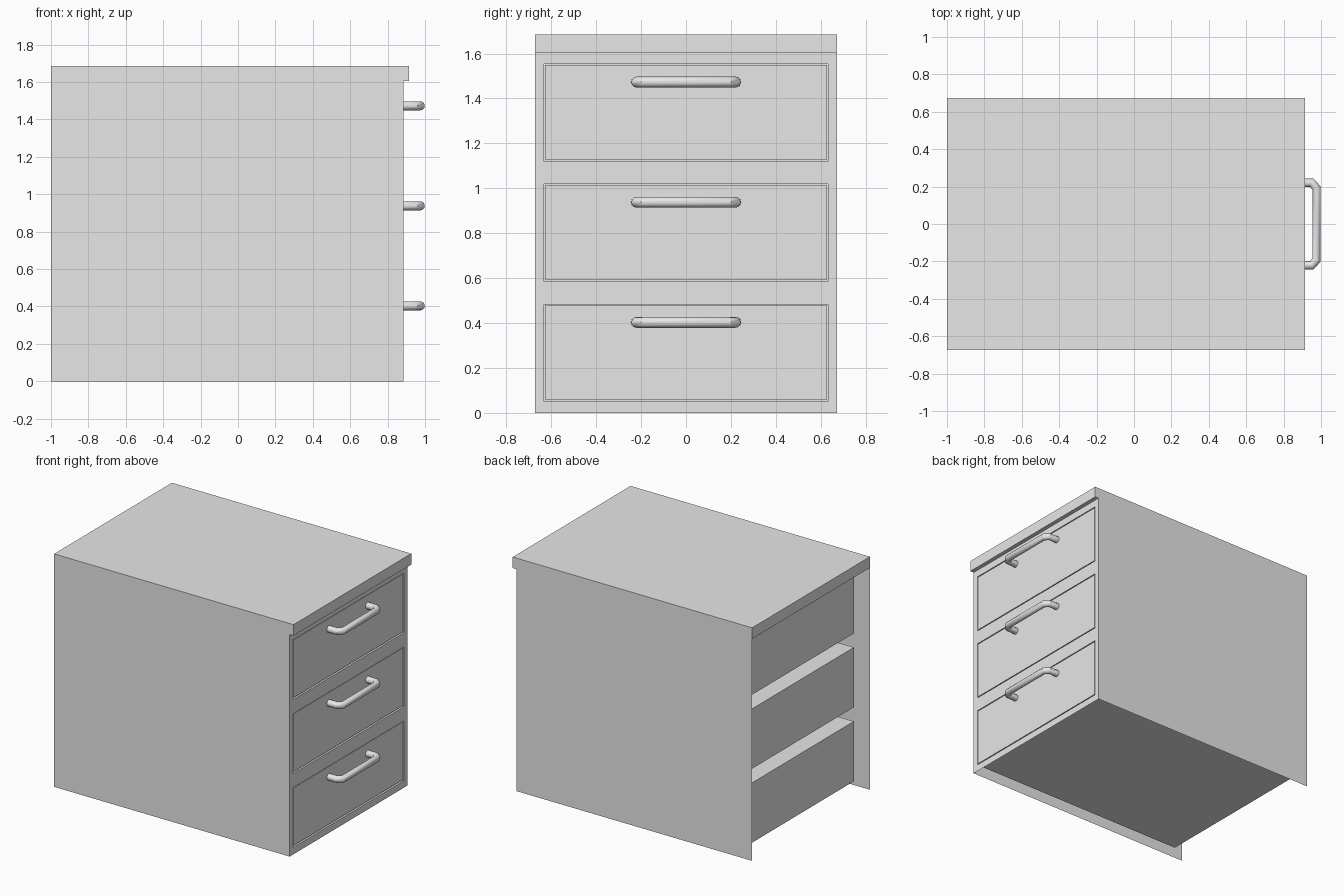
import bpy
import bmesh

cube = bpy.data.objects.get("Cube")
if cube:
    bpy.data.objects.remove(cube, do_unlink=True)

BACK, FRONT, HALF, TOP = -1.0, 0.885, 0.673, 1.685
SLAB = 1.605                      # underside of the worktop
OPEN = 0.633                      # half width of a drawer opening
POCKET_BACK = -0.9
OPENINGS = [(0.05, 0.483), (0.585, 1.018), (1.12, 1.553)]

grey = bpy.data.materials.new("light grey")
grey.use_nodes = True
grey.diffuse_color = (0.8, 0.8, 0.8, 1)
grey.node_tree.nodes["Principled BSDF"].inputs["Base Color"].default_value = (0.8, 0.8, 0.8, 1)


def add_object(name, bm):
    bmesh.ops.remove_doubles(bm, verts=bm.verts, dist=0.0001)
    mesh = bpy.data.meshes.new(name)
    bm.to_mesh(mesh)
    bm.free()
    mesh.materials.append(grey)
    obj = bpy.data.objects.new(name, mesh)
    bpy.context.collection.objects.link(obj)
    return obj


def quad(bm, *points):
    return bm.faces.new([bm.verts.new(p) for p in points])


def front_quad(bm, x, y0, y1, z0, z1):
    return quad(bm, (x, y0, z0), (x, y1, z0), (x, y1, z1), (x, y0, z1))


def box(name, x0, x1, y0, y1, z0, z1):
    bm = bmesh.new()
    bmesh.ops.create_cube(bm, size=1)
    for v in bm.verts:
        v.co = (x1 if v.co.x > 0 else x0, y1 if v.co.y > 0 else y0, z1 if v.co.z > 0 else z0)
    return add_object(name, bm)


# Worktop with a front overhang
box("worktop", BACK, 0.915, -HALF, HALF, SLAB, TOP)

# Thin side panels
for name, side in (("left_side", 1), ("right_side", -1)):
    bm = bmesh.new()
    y = side * HALF
    face = quad(bm, (BACK, y, 0), (FRONT, y, 0), (FRONT, y, SLAB), (BACK, y, SLAB))
    if side > 0:
        face.normal_flip()
    add_object(name, bm)

# Front frame: a grid of panels with the three openings left out
bm = bmesh.new()
ys = [-HALF, -OPEN, OPEN, HALF]
zs = [0] + [z for pair in OPENINGS for z in pair] + [SLAB]
for row in range(len(zs) - 1):
    for col in range(3):
        if not (col == 1 and row % 2 == 1):
            front_quad(bm, FRONT, ys[col], ys[col + 1], zs[row], zs[row + 1])
add_object("front_frame", bm)


def drawer_pocket(name, z0, z1):
    """Box behind an opening, open at the front."""
    obj = box(name, POCKET_BACK, FRONT, -OPEN, OPEN, z0, z1)
    bm = bmesh.new()
    bm.from_mesh(obj.data)
    bm.normal_update()
    bmesh.ops.delete(bm, geom=[f for f in bm.faces if f.normal.x > 0.5], context='FACES')
    bm.to_mesh(obj.data)
    bm.free()


def handle(name, z):
    """Bent tube with mitred corners."""
    curve = bpy.data.curves.new(name, 'CURVE')
    curve.dimensions = '3D'
    curve.bevel_depth = 0.024
    curve.bevel_resolution = 4
    curve.use_fill_caps = True
    half = [(0.87, 0.221), (0.95, 0.221), (0.976, 0.192)]
    path = half + [(x, -y) for x, y in reversed(half)]
    spline = curve.splines.new('POLY')
    spline.points.add(len(path) - 1)
    for point, (x, y) in zip(spline.points, path):
        point.co = (x, y, z, 1)
    temp = bpy.data.objects.new(name + "_path", curve)
    bpy.context.collection.objects.link(temp)
    mesh = bpy.data.meshes.new_from_object(temp.evaluated_get(bpy.context.evaluated_depsgraph_get()))
    bpy.data.objects.remove(temp, do_unlink=True)
    mesh.materials.clear()
    mesh.materials.append(grey)
    obj = bpy.data.objects.new(name, mesh)
    bpy.context.collection.objects.link(obj)
    bpy.ops.object.select_all(action='DESELECT')
    obj.select_set(True)
    bpy.context.view_layer.objects.active = obj
    bpy.ops.object.shade_smooth_by_angle(angle=0.6)


# Drawers, each with its pocket and handle
for label, (z0, z1) in zip(("bottom", "middle", "top"), OPENINGS):
    drawer_pocket(label + "_drawer_pocket", z0, z1)
    box(label + "_drawer", POCKET_BACK + 0.02, FRONT - 0.003, -0.627, 0.627, z0 + 0.009, z1 - 0.005)
    handle(label + "_handle", z1 - 0.08)
